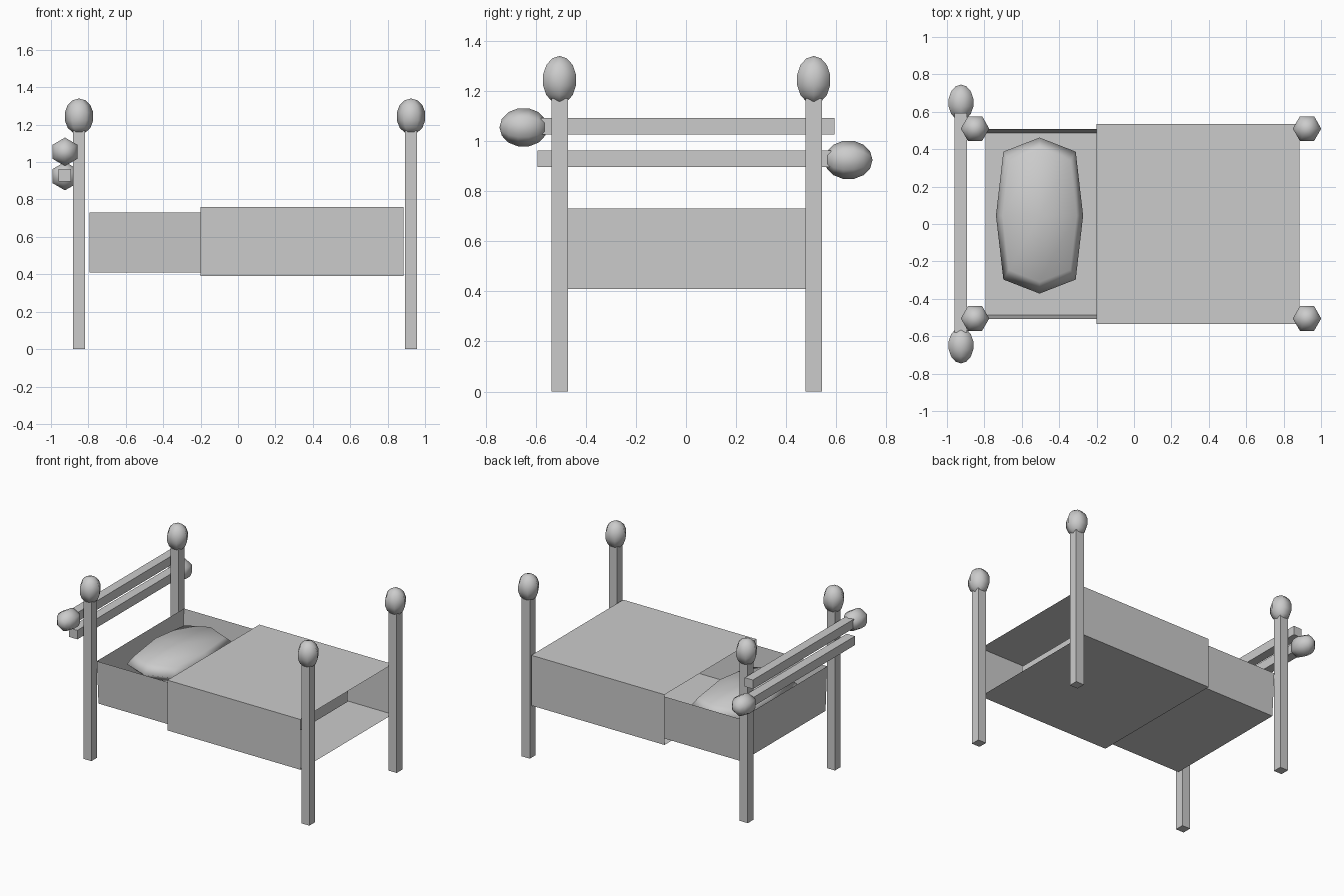
import bpy, bmesh, math
from mathutils import Matrix, Vector

if "Cube" in bpy.data.objects:
    bpy.data.objects.remove(bpy.data.objects["Cube"])


def finish(name, bm, smooth=True):
    me = bpy.data.meshes.new(name)
    bm.to_mesh(me)
    bm.free()
    ob = bpy.data.objects.new(name, me)
    bpy.context.collection.objects.link(ob)
    for p in me.polygons:
        p.use_smooth = smooth
    return ob


def box(name, x, y, z, bottom_y=None, open_side=(), smooth=False):
    """Box from ranges; bottom_y narrows the base, open_side drops faces."""
    bm = bmesh.new()
    bmesh.ops.create_cube(bm, size=1)
    drop = [f for f in bm.faces
            if any(f.normal.dot(Vector(d)) > 0.9 for d in open_side)]
    for v in bm.verts:
        yr = bottom_y if bottom_y and v.co.z < 0 else y
        v.co = [r[0] + (c + 0.5) * (r[1] - r[0]) for r, c in zip((x, yr, z), v.co)]
    bmesh.ops.delete(bm, geom=drop, context='FACES_ONLY')
    return finish(name, bm, smooth)


def knob(name, loc, axis):
    """Six-sided egg finial along the given axis."""
    bm = bmesh.new()
    bmesh.ops.create_uvsphere(bm, u_segments=6, v_segments=7, radius=1)
    bmesh.ops.scale(bm, vec=(0.078, 0.078, 0.096), verts=bm.verts)
    rot = Matrix.Rotation(math.pi / 2, 4, 'Z')      # corners point along y
    if axis == 'Y':
        rot = Matrix.Rotation(math.pi / 2, 4, 'X')  # corners point along x
    bmesh.ops.transform(bm, matrix=Matrix.Translation(loc) @ rot, verts=bm.verts)
    return finish(name, bm)


# Four square posts with knobs
for end, px in (("head", -0.85), ("foot", 0.925)):
    for side, py in (("front", -0.505), ("back", 0.51)):
        r = 0.033
        box(f"{end}_{side}_post", (px - r, px + r), (py - r, py + r), (0, 1.17))
        knob(f"{end}_{side}_knob", (px, py, 1.244), 'Z')

# Two head rails, each with a knob at one end
for name, z, s in (("upper", 1.06, -1), ("lower", 0.93, 1)):
    box(name + "_rail", (-0.96, -0.893), sorted((-s * 0.593, s * 0.58)),
        (z - 0.033, z + 0.033))
    knob(name + "_rail_knob", (-0.925, s * 0.649, z - 0.005), 'Y')

# Mattress tray, open on top
box("mattress", (-0.795, 0.55), (-0.507, 0.507), (0.41, 0.73),
    bottom_y=(-0.487, 0.487), open_side=[(0, 0, 1)])

# Blanket sleeve, open at both ends
box("blanket", (-0.2, 0.885), (-0.535, 0.535), (0.39, 0.76),
    open_side=[(1, 0, 0), (-1, 0, 0)])

# Pillow: once-subdivided rounded block
bm = bmesh.new()
bmesh.ops.create_cube(bm, size=2)
bmesh.ops.subdivide_edges(bm, edges=bm.edges, cuts=1, use_grid_fill=True)
for v in bm.verts:
    a = v.co.copy()
    n = sum(abs(c) > 0.5 for c in a)
    k = {1: 1.0, 2: 0.82, 3: 0.72}[n]
    kx = 0.83 if abs(a.y) > 0.5 else 1.0
    ky = 0.82 if abs(a.x) > 0.5 else 1.0
    v.co = (-0.505 + a.x * 0.233 * kx * (0.85 if a.z else 1),
            0.045 + a.y * 0.417 * ky * (0.85 if a.z else 1),
            0.655 + a.z * 0.07 * k)
finish("pillow", bm)
